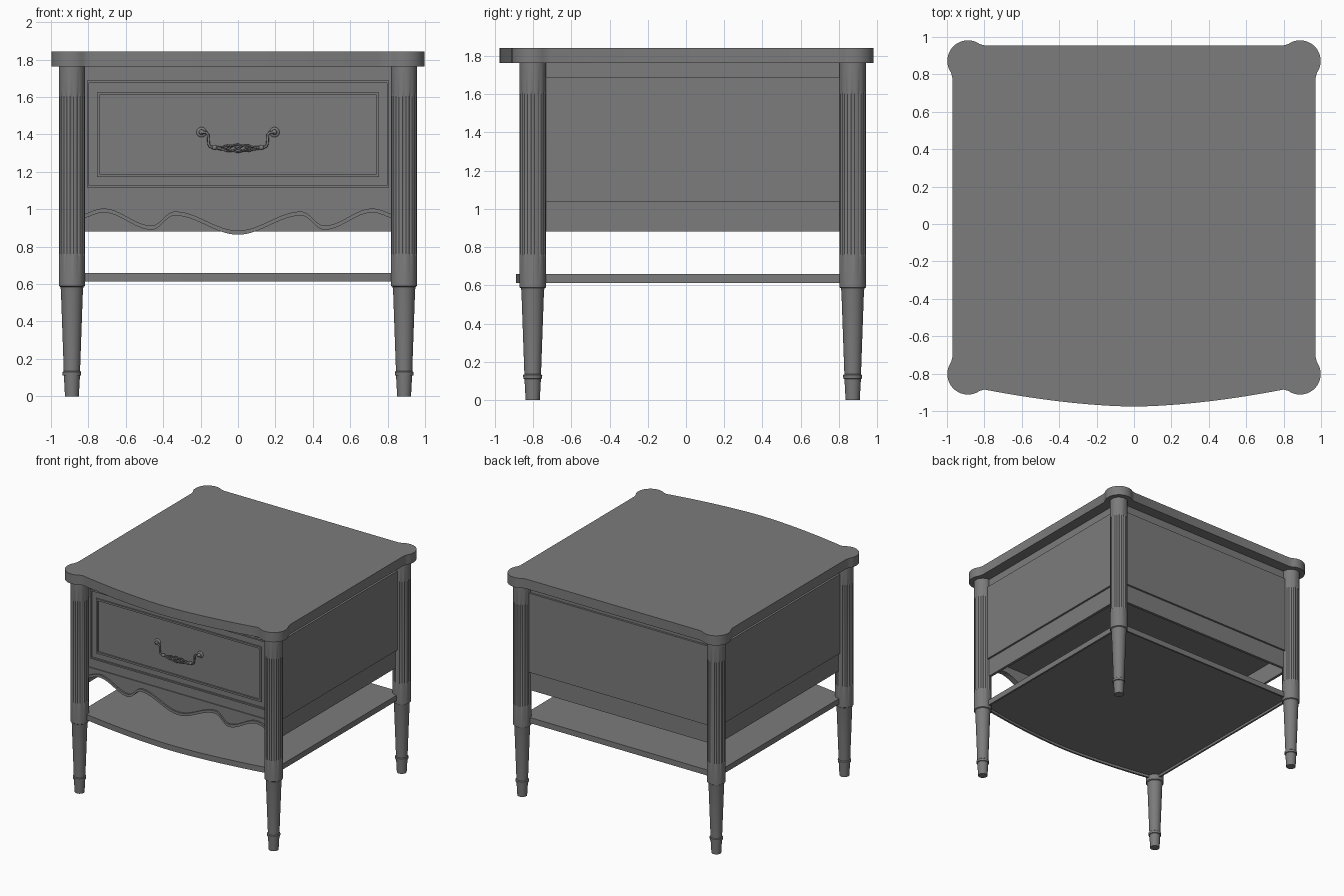
import bpy, bmesh, math
from mathutils import Vector

cube = bpy.data.objects.get("Cube")
if cube:
    bpy.data.objects.remove(cube, do_unlink=True)

grey = bpy.data.materials.new("plain_grey")
grey.use_nodes = True
COLOUR = (0.2, 0.2, 0.2, 1)
grey.diffuse_color = COLOUR
grey.node_tree.nodes["Principled BSDF"].inputs["Base Color"].default_value = COLOUR

LEG_X, FRONT_Y, BACK_Y = 0.888, -0.802, 0.872
CASE_LOW, RAIL_LOW, RAIL_HIGH, CASE_TOP, TOP = 0.882, 1.035, 1.69, 1.762, 1.842
FACE_Y = -0.762  # plane of the case front


def finish(name, bm):
    bmesh.ops.recalc_face_normals(bm, faces=bm.faces)
    mesh = bpy.data.meshes.new(name)
    bm.to_mesh(mesh)
    bm.free()
    obj = bpy.data.objects.new(name, mesh)
    bpy.context.collection.objects.link(obj)
    mesh.materials.append(grey)
    bpy.ops.object.select_all(action='DESELECT')
    obj.select_set(True)
    bpy.context.view_layer.objects.active = obj
    bpy.ops.object.shade_smooth_by_angle(angle=math.radians(32))
    return obj


def loft(name, rings):
    """Skin equal-length rings of points and cap both ends."""
    bm = bmesh.new()
    rows = [[bm.verts.new(p) for p in ring] for ring in rings]
    n = len(rows[0])
    for a, b in zip(rows, rows[1:]):
        for i in range(n):
            j = (i + 1) % n
            bm.faces.new((a[i], a[j], b[j], b[i]))
    bm.faces.new(rows[0])
    bm.faces.new(rows[-1])
    return finish(name, bm)


def box(name, x, y, z):
    return loft(name, [[(x[0], y[0], h), (x[1], y[0], h), (x[1], y[1], h), (x[0], y[1], h)] for h in z])


def front_plate(name, x, z, proud):
    box(name, x, (FACE_Y - proud, FACE_Y + 0.03), z)


def frame(name, half, low, high, width, proud):
    """Rectangular moulding on the drawer front."""
    for part, a, b in (("lower", low, low + width), ("upper", high - width, high)):
        front_plate(f"{name}_{part}", (-half, half), (a, b), proud)
    for part, s in (("left", 1), ("right", -1)):
        front_plate(f"{name}_{part}", (s * half, s * (half - width)), (low + width, high - width), proud)


# Table top with a round lobe at each corner and a bowed front
def lobe(sx, sy):
    c = Vector((LEG_X, FRONT_Y if sy < 0 else BACK_Y))
    offsets = [(0.082, -0.095)]
    for i in range(21):
        a = math.radians(-35 + 8 * i)
        offsets.append((0.11 * math.cos(a), 0.11 * math.sin(a)))
    offsets.append((-0.088, 0.083))
    pts = [(sx * (c.x + u), c.y + sy * v) for u, v in offsets]
    return pts if sx * sy > 0 else pts[::-1]


outline = lobe(1, 1) + lobe(-1, 1) + lobe(-1, -1)
for i in range(1, 32):
    t = -1 + i / 16
    outline.append((0.8 * t, -0.976 + 0.091 * abs(t) ** 1.7))
outline += lobe(1, -1)
loft("table_top", [[(x, y, z) for x, y in outline] for z in (CASE_TOP, TOP)])

# Fluted, tapering legs
PROFILE = [(0, 0.037), (0.11, 0.043), (0.112, 0.049), (0.13, 0.05), (0.135, 0.044),
           (0.15, 0.044), (0.57, 0.059), (0.585, 0.062), (0.59, 0.07), (0.745, 0.07),
           (0.765, 0.07), (1.6, 0.07), (1.62, 0.07), (CASE_TOP, 0.07)]


def leg(name, cx, cy, segments=96, flutes=12):
    rings = []
    for z, r in PROFILE:
        depth = 0.007 if 0.75 < z < 1.61 else 0
        ring = []
        for i in range(segments):
            a = math.tau * i / segments
            q = r - depth * max(0, math.cos(flutes * a))
            ring.append((cx + q * math.cos(a), cy + q * math.sin(a), z))
        rings.append(ring)
    loft(name, rings)


for side, s in (("left", 1), ("right", -1)):
    leg(f"front_{side}_leg", s * LEG_X, FRONT_Y)
    leg(f"back_{side}_leg", s * LEG_X, BACK_Y)

# Side and back panels standing slightly proud of their rails
for part, low, high, out in (("lower_rail", CASE_LOW, RAIL_LOW, -0.008),
                             ("panel", RAIL_LOW, RAIL_HIGH, 0.008),
                             ("upper_rail", RAIL_HIGH, CASE_TOP, -0.008)):
    for side, s in (("left", 1), ("right", -1)):
        box(f"{side}_{part}", (s * (LEG_X - 0.03), s * (LEG_X + out)), (FRONT_Y, BACK_Y), (low, high))
    box(f"back_{part}", (-LEG_X, LEG_X), (BACK_Y - 0.03, BACK_Y + out), (low, high))

# Case bottom
box("case_bottom", (-0.86, 0.86), (FACE_Y, 0.85), (RAIL_LOW, RAIL_LOW + 0.02))


# Lower shelf with a bowed front and a shallow hollow underneath
def shelf_ring(z, inset):
    half, back = LEG_X - inset, BACK_Y - inset
    ring = [(half, back, z), (-half, back, z)]
    for i in range(33):
        t = -1 + i / 16
        ring.append((half * t, -0.89 + inset + 0.095 * abs(t) ** 1.7, z))
    return ring


loft("lower_shelf", [shelf_ring(0.633, 0.015), shelf_ring(0.613, 0.015),
                     shelf_ring(0.613, 0), shelf_ring(0.659, 0)])

# Case front and drawer
front_plate("case_front", (-0.85, 0.85), (RAIL_LOW, CASE_TOP), 0)
front_plate("drawer_front", (-0.805, 0.805), (1.12, 1.685), 0.006)
frame("drawer_edge", 0.808, 1.115, 1.688, 0.012, 0.018)
frame("drawer_moulding", 0.755, 1.172, 1.625, 0.015, 0.018)

# Scalloped apron with a bead along its lower edge
WAVE = [(0, 0.864), (0.34, 0.966), (0.46, 0.89), (0.72, 0.982), (0.86, 0.945)]


def scallop(x):
    x = abs(x)
    for (x0, z0), (x1, z1) in zip(WAVE, WAVE[1:]):
        if x <= x1:
            return z0 + (z1 - z0) * (1 - math.cos(math.pi * (x - x0) / (x1 - x0))) / 2


def apron_board(name, high, proud):
    rings = []
    for i in range(97):
        x = -0.85 + 1.7 * i / 96
        f, b, low = FACE_Y - proud, FACE_Y + 0.03, scallop(x)
        rings.append([(x, f, low), (x, f, high(x)), (x, b, high(x)), (x, b, low)])
    loft(name, rings)


apron_board("apron", lambda x: RAIL_LOW, 0.008)
apron_board("apron_bead", lambda x: scallop(x) + 0.022, 0.02)


# Drawer pull: rosettes, bent arms, knobs and a twisted wire grip
def wire(name, points, radius):
    curve = bpy.data.curves.new(name, 'CURVE')
    curve.dimensions = '3D'
    curve.bevel_depth = radius
    curve.bevel_resolution = 2
    curve.use_fill_caps = True
    spline = curve.splines.new('POLY')
    spline.points.add(len(points) - 1)
    for p, co in zip(spline.points, points):
        p.co = (*co, 1)
    curve.materials.append(grey)
    obj = bpy.data.objects.new(name, curve)
    bpy.context.collection.objects.link(obj)


def ball(name, centre, radius, squash=1.0):
    bm = bmesh.new()
    bmesh.ops.create_uvsphere(bm, u_segments=16, v_segments=10, radius=radius)
    for v in bm.verts:
        v.co.y *= squash
        v.co += Vector(centre)
    finish(name, bm)


GRIP_Y, GRIP_Z = FACE_Y - 0.034, 1.33
for side, s in (("left", 1), ("right", -1)):
    ball(f"{side}_rosette", (s * 0.195, FACE_Y - 0.008, 1.412), 0.027, 0.3)
    ball(f"{side}_rosette_button", (s * 0.195, FACE_Y - 0.024, 1.412), 0.014)
    wire(f"{side}_pull_arm", [(s * x, GRIP_Y, z) for x, z in
         ((0.195, 1.412), (0.17, 1.411), (0.16, 1.4), (0.157, 1.35), (0.15, 1.335), (0.135, GRIP_Z), (0.1, GRIP_Z))], 0.007)
    ball(f"{side}_pull_knob", (s * 0.125, GRIP_Y, GRIP_Z), 0.014)

for k in range(4):
    strand = []
    for i in range(33):
        t = i / 32
        a = math.tau * (t + k / 4)
        r = 0.003 + 0.017 * math.sin(math.pi * t)
        strand.append((-0.11 + 0.22 * t, GRIP_Y + 0.7 * r * math.cos(a), GRIP_Z - 0.004 + r * math.sin(a)))
    wire(f"grip_strand_{k + 1}", strand, 0.005)
